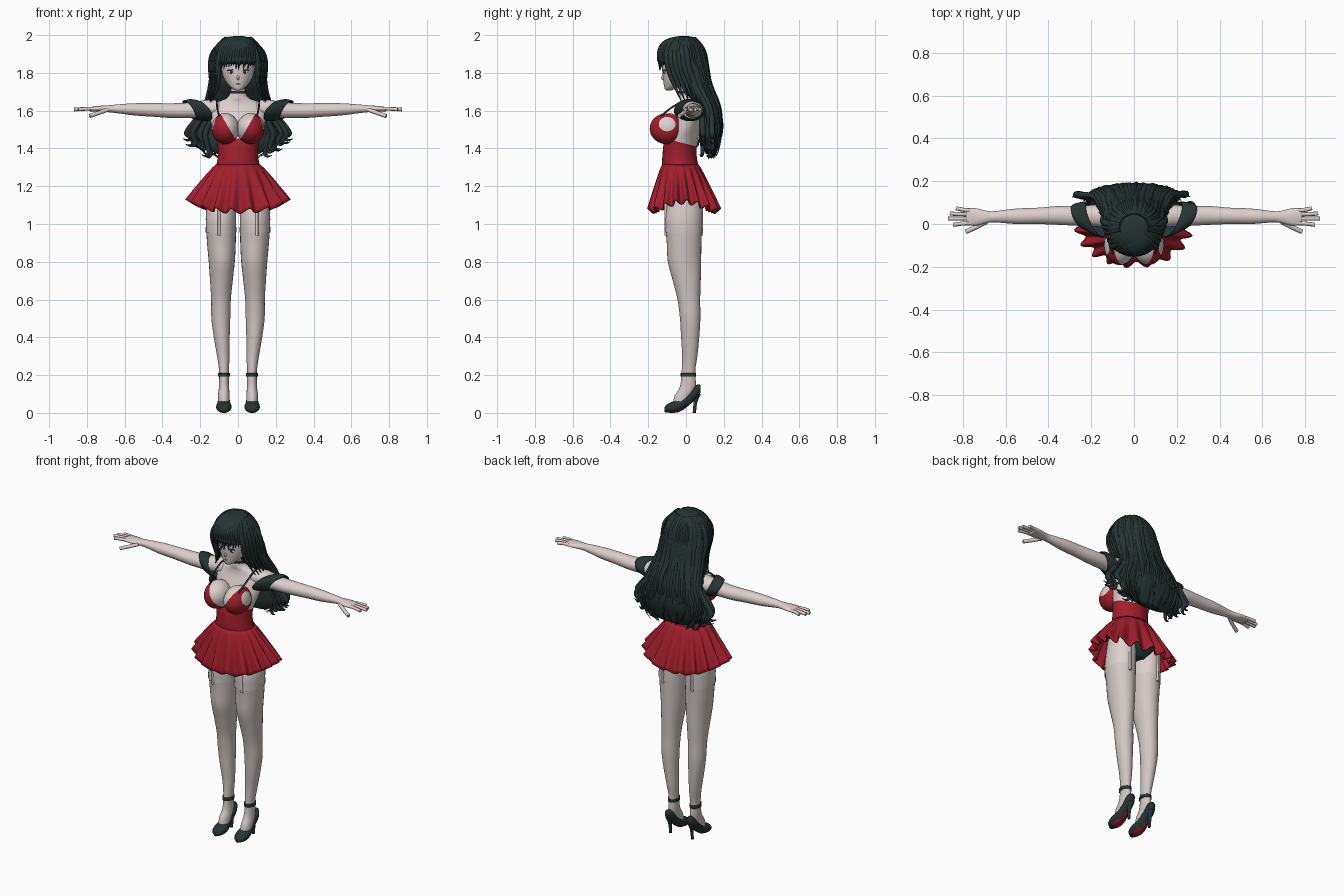
import bpy, bmesh, math, random
from mathutils import Vector

if "Cube" in bpy.data.objects:
    bpy.data.objects.remove(bpy.data.objects["Cube"])
random.seed(4)


def material(name, r, g, b):
    m = bpy.data.materials.new(name)
    m.use_nodes = True
    m.diffuse_color = (r, g, b, 1)
    node = next(n for n in m.node_tree.nodes if n.type == 'BSDF_PRINCIPLED')
    node.inputs["Base Color"].default_value = (r, g, b, 1)
    return m


SKIN = material("skin", .72, .63, .61)
STOCKING = material("stocking", .64, .57, .55)
DARK = material("charcoal", .02, .034, .034)
RED = material("dress_red", .36, .013, .026)
LIP = material("lip", .5, .27, .27)
WHITE = material("eye_white", .78, .76, .76)


def finish(name, bm, mats, rule=None, mirror=False):
    """Turn a bmesh into an object, colouring faces by the rule."""
    bmesh.ops.recalc_face_normals(bm, faces=bm.faces)
    for f in bm.faces:
        f.smooth = True
        if rule:
            f.material_index = rule(f.calc_center_median(), f.normal)
    me = bpy.data.meshes.new(name)
    bm.to_mesh(me)
    bm.free()
    for m in mats:
        me.materials.append(m)
    ob = bpy.data.objects.new(name, me)
    bpy.context.collection.objects.link(ob)
    if mirror:
        ob.modifiers.new("mirror", 'MIRROR').use_mirror_merge = False
    return ob


def smooth_rows(rows, k=4):
    """Catmull-Rom interpolation of the cross-section list."""
    rows = [Vector(r) for r in rows]
    out = []
    for i in range(len(rows) - 1):
        p0, p1, p2, p3 = rows[max(i - 1, 0)], rows[i], rows[i + 1], rows[min(i + 2, len(rows) - 1)]
        for j in range(k):
            t = j / k
            out.append(p1 + (p2 - p0) * (t / 2) + (2 * p0 - 5 * p1 + 4 * p2 - p3) * (t * t / 2)
                       + (3 * p1 - p0 - 3 * p2 + p3) * (t ** 3 / 2))
    return out + [rows[-1]]


def loft(rows, axis='z', n=28, ridge=lambda a: 1, cap=True):
    """Skin ellipses (x, y, z, radius, radius) set across one axis."""
    bm, rings = bmesh.new(), []
    for x, y, z, a, b in smooth_rows(rows):
        ring = []
        for i in range(n):
            t = math.tau * i / n
            u, v = a * math.cos(t) * ridge(t), b * math.sin(t) * ridge(t)
            co = {'z': (x + u, y + v, z), 'x': (x, y + u, z + v), 'y': (x + u, y, z + v)}[axis]
            ring.append(bm.verts.new(co))
        rings.append(ring)
    for r, s in zip(rings, rings[1:]):
        for i in range(n):
            bm.faces.new((r[i], r[(i + 1) % n], s[(i + 1) % n], s[i]))
    if cap:
        bm.faces.new(rings[0])
        bm.faces.new(rings[-1])
    return bm


def cut(bm, point, normal):
    bmesh.ops.bisect_plane(bm, geom=bm.verts[:] + bm.edges[:] + bm.faces[:], plane_co=point, plane_no=normal)


def ball(name, at, size, mats, mirror=False):
    bm = bmesh.new()
    bmesh.ops.create_uvsphere(bm, u_segments=24, v_segments=14, radius=1)
    bmesh.ops.scale(bm, vec=size, verts=bm.verts)
    bmesh.ops.translate(bm, vec=at, verts=bm.verts)
    return finish(name, bm, mats, mirror=mirror)


def strands(name, paths, mat, mirror=False, closed=False):
    """Curved tubes; each path is (points, radius, tapered)."""
    cu = bpy.data.curves.new(name, 'CURVE')
    cu.dimensions, cu.bevel_depth, cu.bevel_resolution = '3D', 1, 2
    cu.resolution_u, cu.use_fill_caps = 5, True
    for pts, r, taper in paths:
        sp = cu.splines.new('NURBS')
        sp.points.add(len(pts) - 1)
        for i, p in enumerate(pts):
            sp.points[i].co = (*p, 1)
            t = i / (len(pts) - 1)
            sp.points[i].radius = r * (.5 + t * 1.2 if t < .5 else 1.1 - (t - .5) * 2) if taper else r
        sp.order_u = min(4, len(pts))
        sp.use_endpoint_u, sp.use_cyclic_u = not closed, closed
    cu.materials.append(mat)
    ob = bpy.data.objects.new(name, cu)
    bpy.context.collection.objects.link(ob)
    if mirror:
        ob.modifiers.new("mirror", 'MIRROR').use_mirror_merge = False


# Torso with bodice and briefs
bm = loft([(0, .01, 1.71, .04, .04), (0, .015, 1.67, .055, .048), (0, .025, 1.645, .11, .055),
           (0, .025, 1.61, .15, .062), (0, .015, 1.56, .148, .075), (0, -.005, 1.5, .135, .08),
           (0, -.028, 1.43, .112, .088), (0, -.034, 1.37, .107, .09), (0, -.03, 1.31, .116, .096),
           (0, -.005, 1.2, .16, .105), (0, 0, 1.12, .15, .095), (0, 0, 1.07, .06, .06)], n=36)
top = Vector((0, .25, 1))
cut(bm, (0, 0, 1.425), top)
finish("torso", bm, [SKIN, RED, DARK],
       lambda c, n: 2 if c.z < 1.24 else int((c - Vector((0, 0, 1.425))).dot(top) < 0))

# Bust with cups
bm = bmesh.new()
bmesh.ops.create_uvsphere(bm, u_segments=28, v_segments=18, radius=1)
bmesh.ops.scale(bm, vec=(.073, .092, .083), verts=bm.verts)
bmesh.ops.translate(bm, vec=(.067, -.1, 1.505), verts=bm.verts)
planes = [(Vector((0, 0, 1.425)), Vector((.18, 0, -.105))), (Vector((.105, 0, 1.6)), Vector((-.13, 0, -.04)))]
for p, n in planes:
    cut(bm, p, n)
finish("bust", bm, [SKIN, RED], lambda c, _: int(all((c - p).dot(n) > 0 for p, n in planes)), True)
strands("dress_strap", [([(.098, -.14, 1.565), (.112, -.09, 1.61), (.115, 0, 1.67), (.1, .07, 1.65),
                          (.075, .1, 1.55), (.06, .06, 1.41)], .005, False)], DARK, True)

# Pleated skirt
bm, rings, N = bmesh.new(), [], 216
for k in range(13):
    t, ring = k / 12, []
    for i in range(N):
        a = math.tau * i / N
        w = math.sin(18 * a + .8 * math.sin(3 * a))
        fold = 1 + .085 * t * w
        hem = 1.068 + .05 * abs(math.cos(a)) ** 3 + .014 * w
        flare = t ** .85
        ring.append(bm.verts.new(((.117 + .142 * flare) * fold * math.cos(a),
                                  -.03 + .02 * t + (.097 + .085 * flare) * fold * math.sin(a),
                                  1.315 + (hem - 1.315) * t)))
    rings.append(ring)
for r, s in zip(rings, rings[1:]):
    for i in range(N):
        bm.faces.new((r[i], r[(i + 1) % N], s[(i + 1) % N], s[i]))
skirt = finish("skirt", bm, [RED])
skirt.modifiers.new("thickness", 'SOLIDIFY').thickness = .006

# Legs with stockings
bm = loft([(.088, 0, 1.17, .075, .09), (.09, -.01, 1.05, .08, .098), (.09, -.012, 1, .08, .098),
           (.088, -.01, .9, .076, .092), (.086, -.008, .8, .069, .088), (.088, .004, .7, .06, .074),
           (.09, .015, .6, .052, .06), (.091, .022, .5, .05, .054), (.086, .022, .4, .042, .048),
           (.078, .02, .3, .033, .04), (.074, .013, .22, .026, .036), (.074, .01, .14, .027, .042),
           (.075, -.015, .09, .03, .045), (.075, -.03, .05, .03, .04)])
cut(bm, (0, 0, .975), (0, 0, 1))
finish("leg", bm, [SKIN, STOCKING], lambda c, _: int(c.z < .975), True)
finish("stocking_band", loft([(.09, -.012, .985, .081, .099), (.09, -.012, .955, .081, .099)], cap=False),
       [STOCKING], mirror=True)
strands("garter", [([(.1, y * 1.0, 1.12), (.1, y, 1.03), (.1, y, .94)], .008, False)
                   for y in (-.107, .083)], SKIN, True)

# High-heeled shoes
bm = loft([(.075, -.115, .016, .012, .012), (.075, -.1, .024, .031, .022), (.075, -.065, .031, .041, .031),
           (.075, -.025, .044, .036, .034), (.075, .02, .078, .029, .034), (.075, .055, .112, .029, .036),
           (.075, .078, .128, .016, .02)], 'y', 24)
finish("shoe", bm, [DARK, RED], lambda c, n: int(n.z < -.75 and c.y > -.07), True)
finish("heel", loft([(.075, .056, .1, .02, .024), (.075, .05, .06, .01, .011), (.075, .044, 0, .008, .009)], n=14),
       [DARK], mirror=True)
finish("ankle_strap", loft([(.074, .012, .21, .031, .041), (.074, .012, .192, .031, .041)], n=24), [DARK], mirror=True)

# Arms and hands
finish("arm", loft([(.1, .03, 1.615, .05, .04), (.16, .038, 1.61, .052, .048), (.25, .038, 1.602, .047, .042),
                    (.35, .04, 1.6, .044, .039), (.45, .038, 1.604, .038, .036), (.55, .036, 1.607, .036, .032),
                    (.65, .034, 1.61, .026, .022), (.69, .033, 1.61, .029, .018), (.74, .033, 1.61, .041, .015),
                    (.785, .034, 1.608, .039, .011)], 'x', 24), [SKIN], mirror=True)
fingers = [([(.76, y, 1.61), (.8, y, 1.612), (tip, y + dy, 1.606)], .0095, False)
           for y, dy, tip in ((.004, -.008, .845), (.025, 0, .868), (.045, .004, .86), (.064, .01, .83))]
fingers.append(([(.69, .01, 1.605), (.73, -.012, 1.59), (.785, -.036, 1.572)], .011, False))
strands("fingers", fingers, SKIN, True)

# Off-shoulder sleeves, sheared so that the front dips inwards
bm = loft([(.185, .02, 1.6, .085, .052), (.205, .024, 1.602, .08, .058), (.23, .03, 1.604, .07, .056),
           (.255, .034, 1.604, .058, .05)], 'x', 28, lambda a: 1 + .025 * math.sin(14 * a), False)
for v in bm.verts:
    v.co.x += .55 * (v.co.z - 1.6) + .4 * (v.co.y - .03)
finish("sleeve", bm, [DARK], mirror=True).modifiers.new("thickness", 'SOLIDIFY').thickness = .005

# Neck, choker, head and face
finish("neck", loft([(0, -.015, 1.76, .04, .04), (0, .005, 1.7, .04, .04), (0, .015, 1.64, .05, .042)]), [SKIN])
finish("choker", loft([(0, .004, 1.705, .044, .044), (0, .008, 1.69, .045, .045)]), [DARK])
finish("head", loft([(0, -.095, 1.706, .008, .008), (0, -.085, 1.714, .026, .027), (0, -.065, 1.735, .05, .052),
                     (0, -.045, 1.765, .072, .076), (0, -.04, 1.8, .084, .085), (0, -.035, 1.85, .09, .092),
                     (0, -.03, 1.91, .08, .08), (0, -.03, 1.95, .03, .03)]), [SKIN])
ball("nose", (0, -.122, 1.775), (.007, .011, .012), [SKIN])
ball("lips", (0, -.113, 1.741), (.015, .007, .0045), [LIP])
ball("eye", (.036, -.115, 1.805), (.018, .005, .01), [WHITE], True)
ball("iris", (.035, -.119, 1.805), (.007, .003, .009), [DARK], True)
strands("eyelash", [([(.016, -.121, 1.81), (.034, -.122, 1.821), (.056, -.107, 1.812)], .0025, False)], DARK, True)

# Hair: main mass, then loose locks that follow it
HAIR = [(0, -.01, 1.995, .02, .02), (0, -.018, 1.985, .065, .062), (0, -.024, 1.95, .108, .104),
        (0, -.022, 1.9, .126, .124), (0, -.02, 1.855, .13, .124), (0, .028, 1.825, .13, .08),
        (0, .038, 1.75, .135, .078), (0, .075, 1.68, .145, .068), (0, .122, 1.6, .165, .058),
        (0, .138, 1.5, .19, .055), (0, .132, 1.42, .175, .042), (0, .13, 1.37, .11, .025)]
finish("hair_mass", loft(HAIR, n=120, ridge=lambda a: 1 + .015 * math.sin(30 * a + 2 * math.sin(4 * a))), [DARK])

locks = []
for i in range(44):
    a = math.radians(-98 + 196 * i / 43)
    phase, drop = random.uniform(0, 6), random.uniform(-.03, .05)
    pts = []
    for j, (_, cy, z, rx, ry) in enumerate(HAIR[1:]):
        low = max(0, 1.72 - z) * 3
        sway = .022 * low * math.sin(z * 30 + phase)
        pts.append((rx * math.sin(a) * (1 + .18 * low) + sway, cy + ry * math.cos(a) + .4 * sway,
                    z + drop * (j / 10) ** 2))
    locks.append((pts, random.uniform(.013, .019), True))

# Curls falling beside the ribs, and side locks framing the face
for s in (-1, 1):
    for i in range(9):
        u = i / 8
        out, low, back = .15 + .11 * u, 1.345 + .07 * u + random.uniform(-.01, .02), random.uniform(.08, .14)
        locks.append(([(s * .12, .06, 1.72), (s * (.12 + .05 * u), back, 1.62), (s * (out - .02), back, 1.53),
                       (s * (out + .025), back, 1.47), (s * (out - .02), back + .01, low + .04),
                       (s * out, back, low), (s * (out + .03), back - .01, low + .02)], .016, True))
    for i in range(6):
        x, y = .092 + .008 * i, -.105 + .022 * i
        locks.append(([(s * .03, -.04, 1.985), (s * (x - .01), y, 1.945), (s * (x + .018), y, 1.87),
                       (s * (x + .008), y + .02, 1.79), (s * (x + .012), y + .05, 1.72),
                       (s * (x + .045), y + .08, 1.65 - .005 * i)], .017, True))

# Fringe swept from a side parting
for i in range(17):
    x = -.1 + .2 * i / 16
    y = -.02 - .127 * math.sqrt(1 - (x / .135) ** 2)
    locks.append(([(.025, -.03, 1.988), (.02 + x * .5, y * .72, 1.975), (x * .9, y * .97, 1.93),
                   (x, y, 1.88), (x * 1.03 - .012, y + .008, 1.822 + random.uniform(-.008, .02))], .015, True))
strands("hair_locks", locks, DARK)
